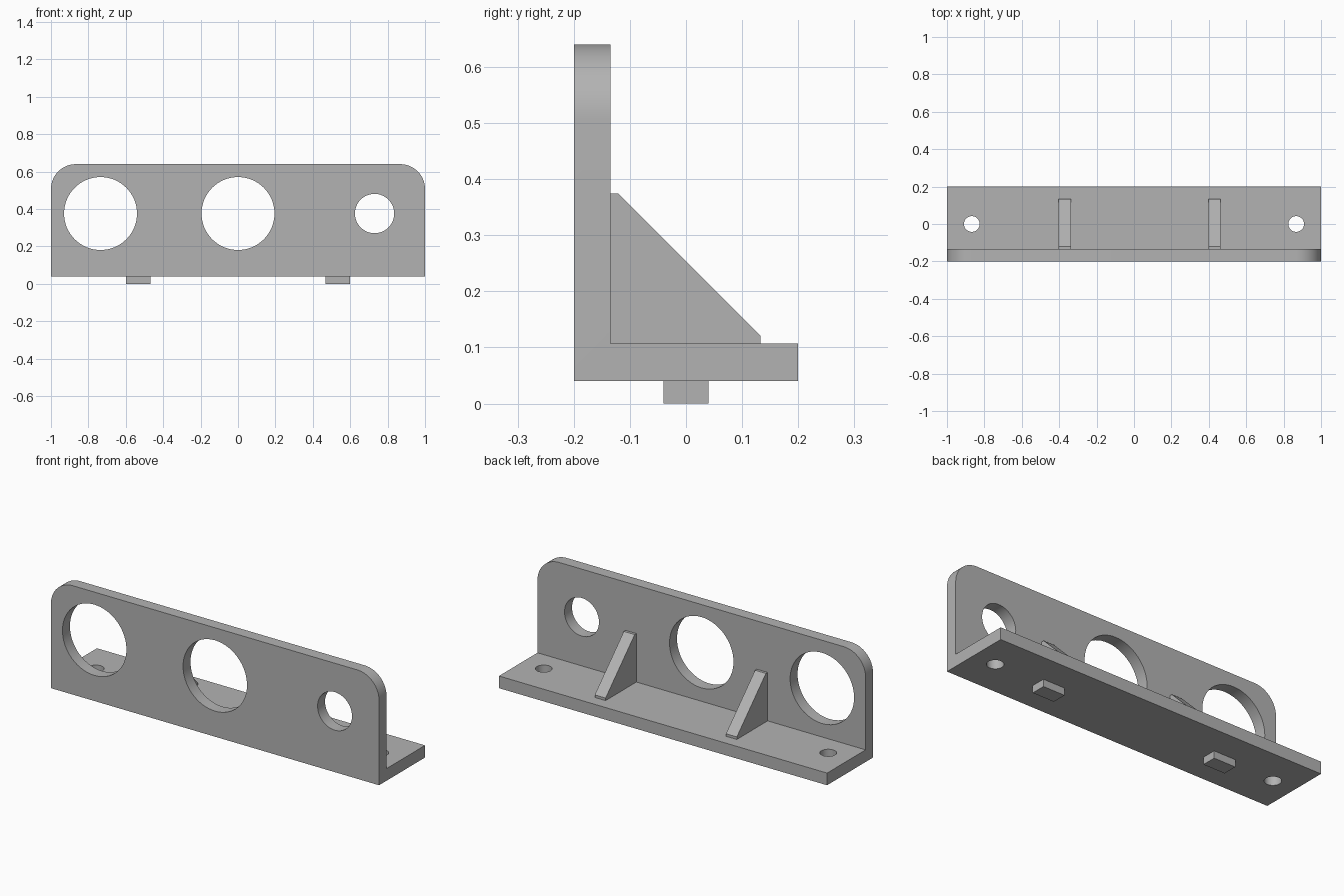
import bpy, bmesh, math
from mathutils import Matrix, Vector

if "Cube" in bpy.data.objects:
    bpy.data.objects.remove(bpy.data.objects["Cube"], do_unlink=True)

grey = bpy.data.materials.new("plain grey")
grey.use_nodes = True
COLOUR = (0.45, 0.45, 0.45, 1)
grey.diffuse_color = COLOUR
grey.node_tree.nodes["Principled BSDF"].inputs["Base Color"].default_value = COLOUR

BOTTOM, FLOOR, TOP = 0.04, 0.107, 0.64
FRONT, INNER, BACK = -0.2, -0.135, 0.2


def add_object(name, bm):
    bmesh.ops.recalc_face_normals(bm, faces=bm.faces)
    mesh = bpy.data.meshes.new(name)
    bm.to_mesh(mesh)
    bm.free()
    mesh.materials.append(grey)
    obj = bpy.data.objects.new(name, mesh)
    bpy.context.collection.objects.link(obj)
    return obj


def extrude_profile(points, x0, x1):
    """Solid made from a (y, z) side profile running from x0 to x1."""
    bm = bmesh.new()
    face = bm.faces.new([bm.verts.new((x0, y, z)) for y, z in points])
    new = bmesh.ops.extrude_face_region(bm, geom=[face])["geom"]
    verts = [v for v in new if isinstance(v, bmesh.types.BMVert)]
    bmesh.ops.translate(bm, verts=verts, vec=Vector((x1 - x0, 0, 0)))
    return bm


def add_cylinder(bm, centre, radius, depth, turn=0):
    matrix = Matrix.Translation(centre) @ Matrix.Rotation(turn, 4, "X")
    bmesh.ops.create_cone(bm, cap_ends=True, segments=64, radius1=radius,
                          radius2=radius, depth=depth, matrix=matrix)


# Angle bracket: upright wall and base in one piece, top corners rounded
profile = [(FRONT, BOTTOM), (BACK, BOTTOM), (BACK, FLOOR),
           (INNER, FLOOR), (INNER, TOP), (FRONT, TOP)]
bm = extrude_profile(profile, -1, 1)
corners = [e for e in bm.edges
           if all(v.co.z > TOP - 0.01 for v in e.verts)
           and abs(e.verts[0].co.x - e.verts[1].co.x) < 0.01]
bmesh.ops.bevel(bm, geom=corners, offset=0.133, segments=16, profile=0.5,
                affect="EDGES")
bracket = add_object("angle_bracket", bm)

# Cutters: three wall openings and two screw holes
bm = bmesh.new()
for x, radius in ((-0.735, 0.195), (0, 0.195), (0.73, 0.105)):
    add_cylinder(bm, (x, -0.17, 0.376), radius, 0.2, math.pi / 2)
for x in (-0.867, 0.867):
    add_cylinder(bm, (x, 0, 0.075), 0.042, 0.2)
cutter = add_object("hole_cutter", bm)
cutter.hide_render = True

holes = bracket.modifiers.new("holes", "BOOLEAN")
holes.operation = "DIFFERENCE"
holes.solver = "EXACT"
holes.object = cutter
bpy.context.view_layer.objects.active = bracket
bracket.select_set(True)
bpy.ops.object.modifier_apply(modifier=holes.name)
bpy.data.objects.remove(cutter, do_unlink=True)
bpy.ops.object.select_all(action="DESELECT")
bracket.select_set(True)
bpy.ops.object.shade_smooth_by_angle(angle=math.radians(30))

# Triangular ribs with blunt tips
rib = [(INNER, FLOOR), (0.133, FLOOR), (0.133, 0.121),
       (-0.12, 0.374), (INNER, 0.374)]
for side, x in (("right", -0.37), ("left", 0.43)):
    add_object(side + "_rib", extrude_profile(rib, x - 0.033, x + 0.033))

# Locating tabs under the base
tab = [(-0.04, 0), (0.04, 0), (0.04, BOTTOM), (-0.04, BOTTOM)]
for side, x in (("right", -0.533), ("left", 0.533)):
    add_object(side + "_tab", extrude_profile(tab, x - 0.066, x + 0.066))
